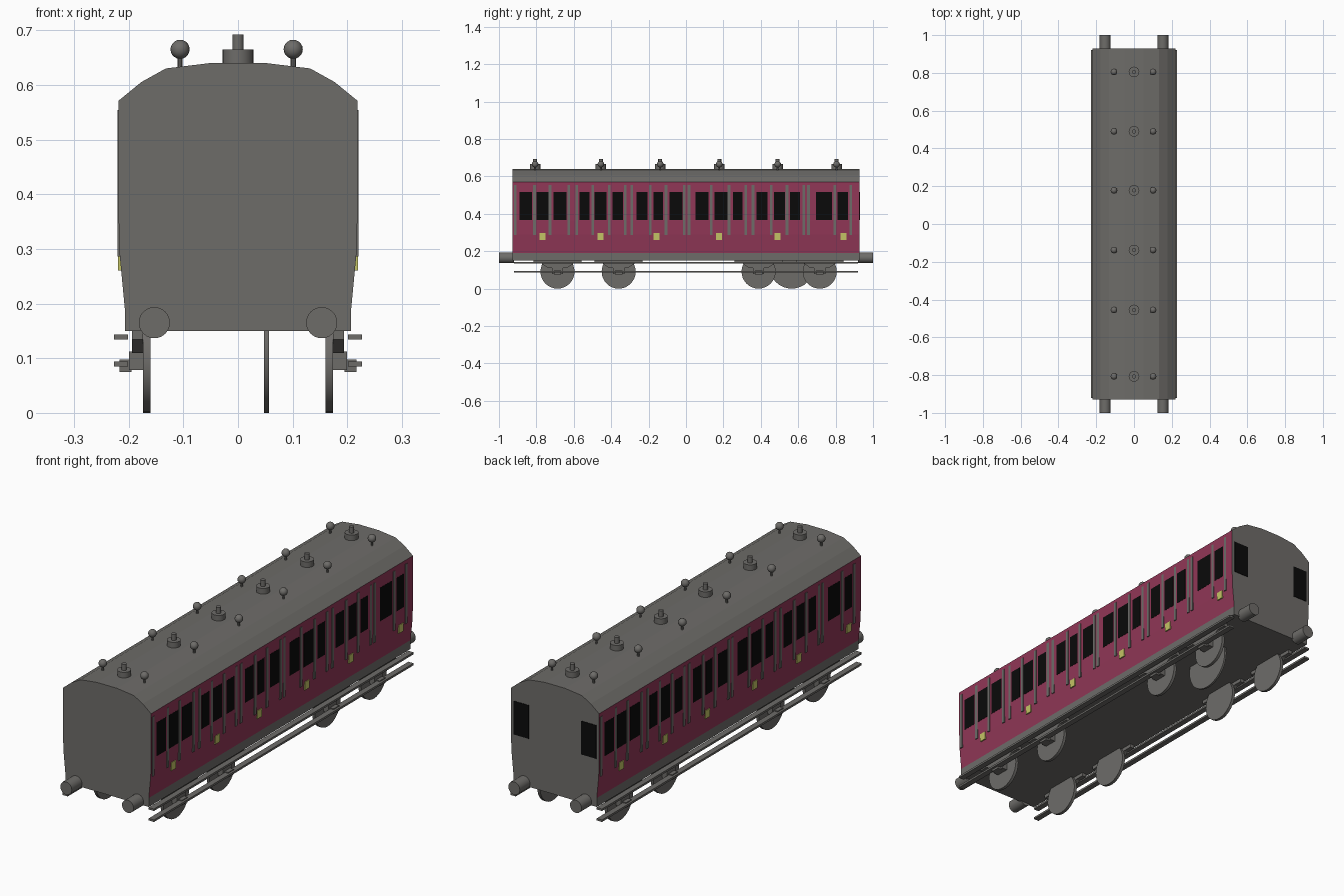
import bpy, bmesh, math
from mathutils import Matrix

if "Cube" in bpy.data.objects:
    bpy.data.objects.remove(bpy.data.objects["Cube"])


def material(name, rgb):
    m = bpy.data.materials.new(name)
    m.diffuse_color = (*rgb, 1)
    m.use_nodes = True
    m.node_tree.nodes["Principled BSDF"].inputs["Base Color"].default_value = m.diffuse_color
    return m


GREY = material("warm grey", (0.155, 0.150, 0.141))
MAROON = material("maroon", (0.283, 0.038, 0.095))
BLACK = material("window black", (0.003, 0.003, 0.003))
YELLOW = material("pale yellow", (0.55, 0.55, 0.13))


def finish(name, bm, mats, smooth=False):
    bmesh.ops.recalc_face_normals(bm, faces=bm.faces)
    me = bpy.data.meshes.new(name)
    bm.to_mesh(me)
    bm.free()
    for m in mats:
        me.materials.append(m)
    ob = bpy.data.objects.new(name, me)
    bpy.context.collection.objects.link(ob)
    if smooth:
        bpy.ops.object.select_all(action='DESELECT')
        ob.select_set(True)
        bpy.context.view_layer.objects.active = ob
        bpy.ops.object.shade_smooth_by_angle(angle=math.radians(35))
    return ob


def add_box(bm, x0, x1, y0, y1, z0, z1):
    mat = Matrix.Translation(((x0 + x1) / 2, (y0 + y1) / 2, (z0 + z1) / 2))
    mat @= Matrix.Diagonal((abs(x1 - x0), abs(y1 - y0), abs(z1 - z0), 1))
    bmesh.ops.create_cube(bm, size=1, matrix=mat)


def add_cylinder(bm, centre, r, depth, axis='Z', segments=24):
    rot = {'X': Matrix.Rotation(math.pi / 2, 4, 'Y'),
           'Y': Matrix.Rotation(math.pi / 2, 4, 'X'), 'Z': Matrix()}[axis]
    bmesh.ops.create_cone(bm, cap_ends=True, segments=segments, radius1=r, radius2=r,
                          depth=depth, matrix=Matrix.Translation(centre) @ rot)


def add_prism(bm, points, offset):
    face = bm.faces.new([bm.verts.new(p) for p in points])
    ext = bmesh.ops.extrude_face_region(bm, geom=[face])
    bmesh.ops.translate(bm, vec=offset,
                        verts=[v for v in ext["geom"] if isinstance(v, bmesh.types.BMVert)])


# Body and roof: one cross-section swept along y, maroon on the side walls
half = [(0.207, 0.15), (0.207, 0.19), (0.2165, 0.29), (0.2185, 0.36), (0.2185, 0.571),
        (0.177, 0.605), (0.132, 0.63), (0.05, 0.64)]
section = half + [(-x, z) for x, z in reversed(half)]
bm = bmesh.new()
add_prism(bm, [(x, -0.928, z) for x, z in section], (0, 1.856, 0))
bm.normal_update()
for f in bm.faces:
    z = f.calc_center_median().z
    f.material_index = int(abs(f.normal.x) > 0.9 and 0.19 < z < 0.57)
finish("carriage_body", bm, [GREY, MAROON])

# Side details: the far side is the near side turned half a circle
WINDOWS = [(-.89, -.824), (-.80, -.735), (-.708, -.64), (-.57, -.516), (-.49, -.425),
           (-.393, -.338), (-.264, -.205), (-.173, -.124), (-.087, -.018), (.052, .121),
           (.153, .223), (.25, .303), (.378, .437), (.47, .528), (.555, .609),
           (.694, .78), (.81, .865)]
STRIPS = [-.913, -.81, -.727, -.627, -.585, -.498, -.41, -.324, -.29, -.192, -.107, -.01,
          .016, .134, .23, .319, .358, .455, .54, .629, .655, .795, .88]
PLATES = [-.768, -.458, -.158, .177, .49, .843]


def side_detail(name, spans, z0, z1, x0, x1, mat):
    for label, s in (("right", 1), ("left", -1)):
        bm = bmesh.new()
        for a, b in spans:
            add_box(bm, s * x0, s * x1, s * a, s * b, z0, z1)
        finish(f"{label}_{name}", bm, [mat])


side_detail("windows", WINDOWS, 0.366, 0.516, 0.2145, 0.2193, BLACK)
side_detail("door_strips", [(y - .007, y + .007) for y in STRIPS], 0.286, 0.554,
            0.2145, 0.2203, GREY)
side_detail("door_plates", [(y - .016, y + .016) for y in PLATES], 0.26, 0.297,
            0.2125, 0.2195, YELLOW)

# Two windows in the back end
bm = bmesh.new()
for s in (1, -1):
    add_box(bm, s * 0.13, s * 0.205, 0.925, 0.930, 0.366, 0.516)
finish("back_end_windows", bm, [BLACK])

# Roof vents and ball lamps
for i, y in enumerate((-.807, -.455, -.138, .178, .49, .805), 1):
    bm = bmesh.new()
    add_cylinder(bm, (0, y, 0.65), 0.028, 0.03)
    add_cylinder(bm, (0, y, 0.676), 0.0105, 0.032, segments=16)
    finish(f"roof_vent_{i}", bm, [GREY], True)
    bm = bmesh.new()
    for x in (-0.106, 0.101):
        add_cylinder(bm, (x, y, 0.64), 0.005, 0.03, segments=10)
        bmesh.ops.create_uvsphere(bm, u_segments=16, v_segments=10, radius=0.0175,
                                  matrix=Matrix.Translation((x, y, 0.665)))
    finish(f"roof_lamps_{i}", bm, [GREY], True)

# Buffers at both ends
bm = bmesh.new()
for sx in (1, -1):
    for sy in (1, -1):
        add_cylinder(bm, (sx * 0.153, sy * 0.96, 0.165), 0.0285, 0.08, 'Y')
finish("buffers", bm, [GREY], True)

# Wheels with hanger and axle box on each side
for i, y in enumerate((-.687, -.36, .388, .715), 1):
    wheels, boxes = bmesh.new(), bmesh.new()
    for s in (1, -1):
        add_cylinder(wheels, (s * 0.167, y, 0.091), 0.091, 0.014, 'X', 32)
        outline = [(-.128, .15), (.128, .15), (.128, .134), (.085, .134), (.05, .11),
                   (-.05, .11), (-.085, .134), (-.128, .134)]
        add_prism(boxes, [(s * 0.174, y + a, z) for a, z in outline], (s * 0.02, 0, 0))
        add_box(boxes, s * 0.174, s * 0.199, y - .03, y + .03, 0.078, 0.112)
        add_box(boxes, s * 0.195, s * 0.217, y - .02, y + .02, 0.075, 0.098)
    finish(f"wheel_pair_{i}", wheels, [GREY], True)
    finish(f"axle_boxes_{i}", boxes, [GREY])

# Large disc hung under the floor
bm = bmesh.new()
add_cylinder(bm, (0.0525, 0.565, 0.12), 0.12, 0.009, 'X', 32)
finish("underfloor_disc", bm, [GREY], True)

# Long footboards, two on each side
bm = bmesh.new()
for s in (1, -1):
    for z in (0.0895, 0.1385):
        add_box(bm, s * 0.201, s * 0.227, -0.92, 0.92, z - .0045, z + .0045)
finish("footboards", bm, [GREY])
